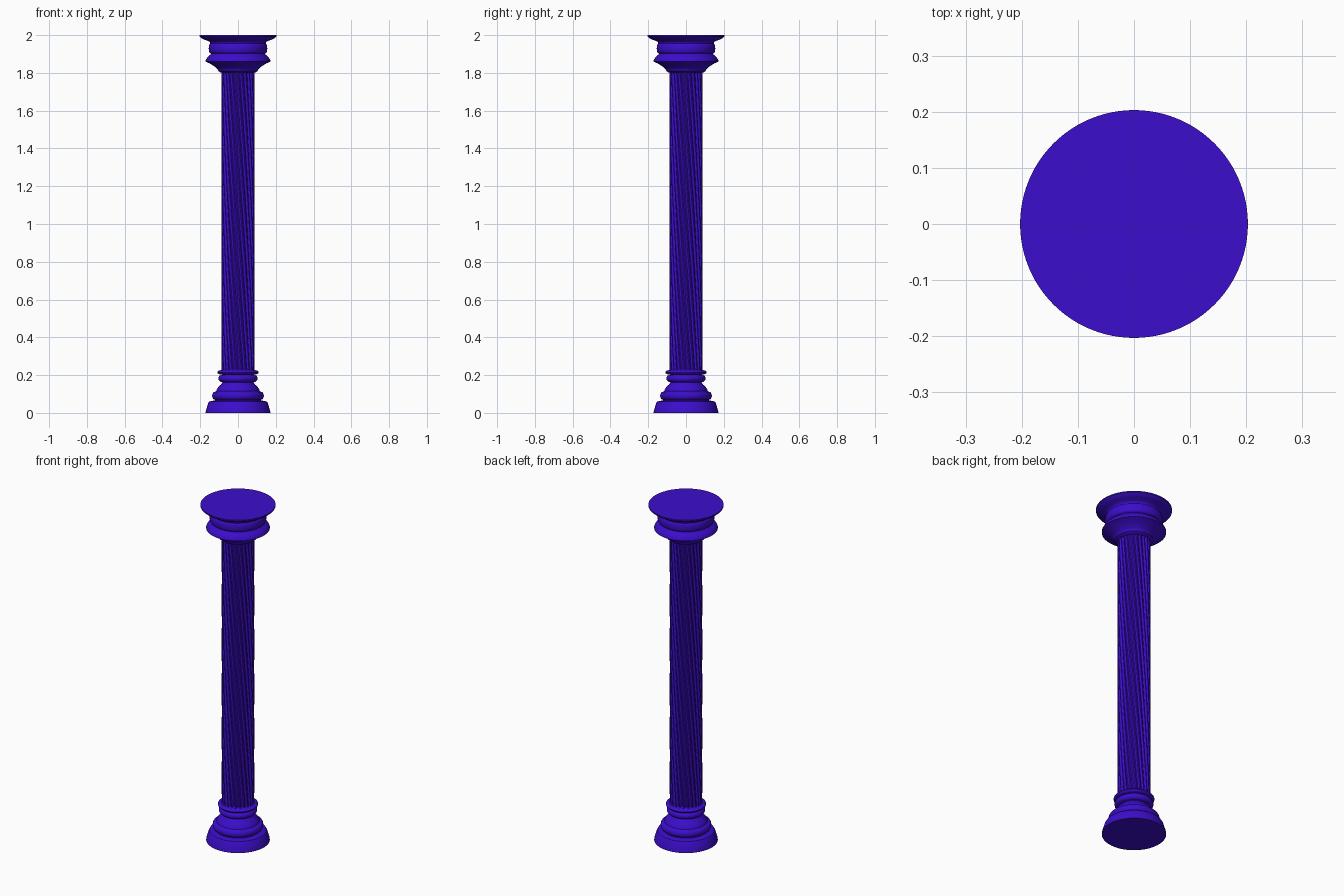
import bpy, bmesh
from math import sin, cos, pi, radians

if "Cube" in bpy.data.objects:
    bpy.data.objects.remove(bpy.data.objects["Cube"])

mat = bpy.data.materials.new("violet_blue")
mat.diffuse_color = (0.045, 0.004, 0.60, 1)
mat.use_nodes = True
mat.node_tree.nodes["Principled BSDF"].inputs["Base Color"].default_value = mat.diffuse_color


def finish(name, rings):
    """Skin a stack of equal-length rings, with caps at both ends."""
    bm = bmesh.new()
    loops = [[bm.verts.new(p) for p in ring] for ring in rings]
    n = len(loops[0])
    for a, b in zip(loops, loops[1:]):
        for i in range(n):
            j = (i + 1) % n
            bm.faces.new((a[i], a[j], b[j], b[i]))
    bm.faces.new(loops[0][::-1])
    bm.faces.new(loops[-1])
    me = bpy.data.meshes.new(name)
    bm.to_mesh(me)
    bm.free()
    me.materials.append(mat)
    ob = bpy.data.objects.new(name, me)
    bpy.context.collection.objects.link(ob)
    bpy.ops.object.select_all(action='DESELECT')
    ob.select_set(True)
    bpy.context.view_layer.objects.active = ob
    bpy.ops.object.shade_smooth_by_angle(angle=radians(35))
    return ob


def lathe(name, profile, n=96):
    return finish(name, [[(r * cos(2 * pi * i / n), r * sin(2 * pi * i / n), z)
                          for i in range(n)] for r, z in profile])


def roll(r, z0, z1, bulge, steps=8):
    """Half-round moulding between two heights."""
    return [(r + bulge * sin(pi * k / steps), z0 + (z1 - z0) * (1 - cos(pi * k / steps)) / 2)
            for k in range(steps + 1)]


# Moulded base: plinth, torus, scotia, small torus, collar ring
lathe("base", [(0.172, 0), (0.170, 0.012), (0.158, 0.052), (0.153, 0.060), (0.140, 0.063)]
      + [(0.122, 0.066)] + roll(0.122, 0.070, 0.112, 0.015)
      + [(0.116, 0.115), (0.112, 0.125), (0.103, 0.138), (0.090, 0.150), (0.082, 0.160)]
      + roll(0.084, 0.163, 0.202, 0.020) + roll(0.090, 0.203, 0.226, 0.019)
      + [(0.086, 0.230), (0.080, 0.234)])

# Twisted fluted shaft
FLUTES, PER, LEVELS = 24, 8, 80
Z0, Z1, TWIST = 0.225, 1.815, radians(-90)
rings = []
for k in range(LEVELS + 1):
    t = k / LEVELS
    ring = []
    for i in range(FLUTES * PER):
        s = (i % PER) / PER
        r = 0.088 - 0.008 * sin(pi * min(1, s / 0.75))
        a = 2 * pi * i / (FLUTES * PER) + TWIST * t
        ring.append((r * cos(a), r * sin(a), Z0 + (Z1 - Z0) * t))
    rings.append(ring)
finish("fluted_shaft", rings)

# Moulded capital: neck, flare, band, flaring top slab
lathe("capital", [(0.080, 1.800), (0.094, 1.803), (0.104, 1.810), (0.106, 1.818),
                  (0.114, 1.826), (0.130, 1.838), (0.150, 1.850), (0.165, 1.857),
                  (0.172, 1.860), (0.172, 1.866), (0.164, 1.880), (0.155, 1.890),
                  (0.146, 1.896), (0.143, 1.902)]
      + roll(0.147, 1.905, 1.955, 0.008)
      + [(0.147, 1.958), (0.150, 1.964), (0.160, 1.970), (0.178, 1.976),
         (0.192, 1.983), (0.199, 1.990), (0.203, 1.993), (0.203, 2.0)])
